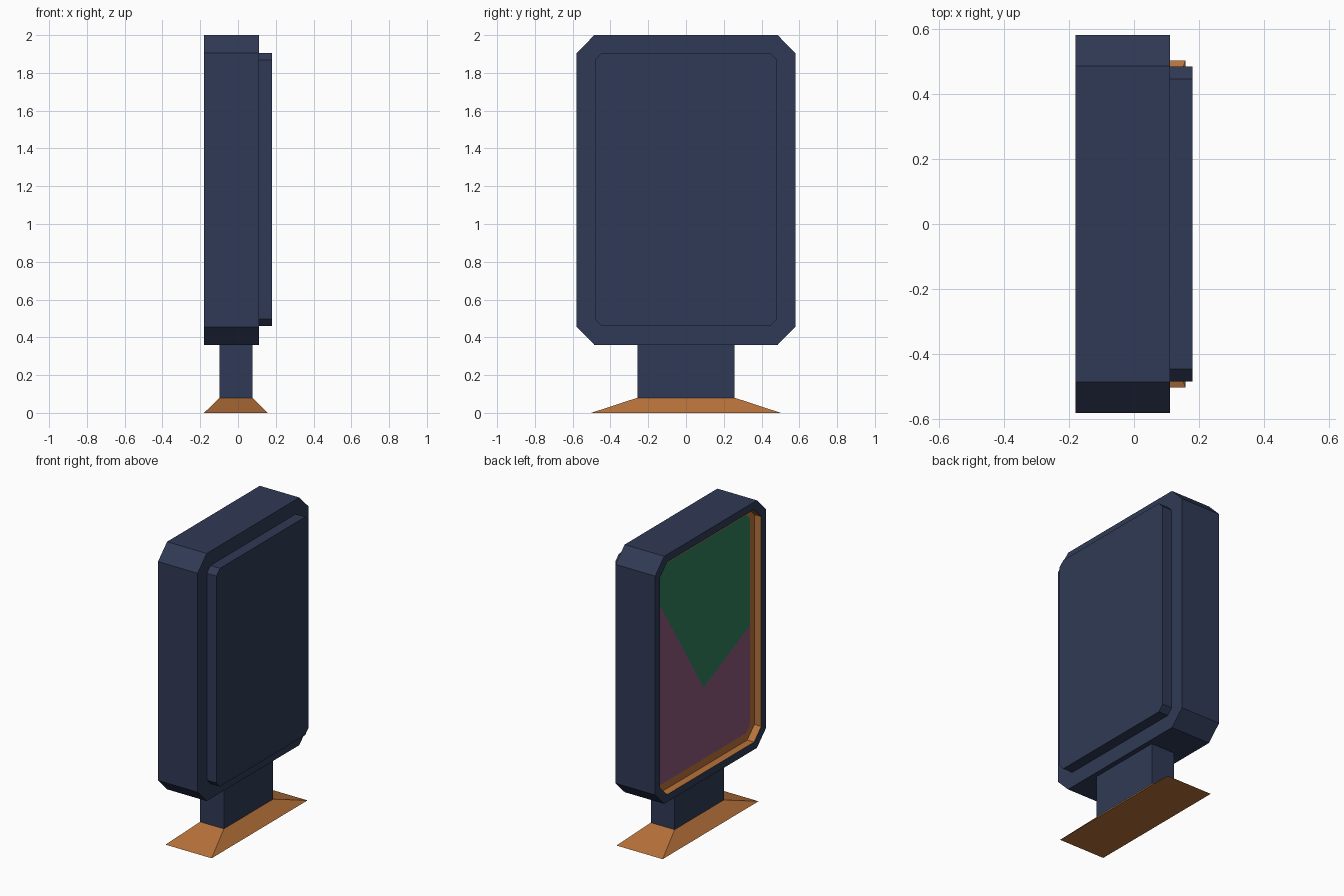
import bpy

if "Cube" in bpy.data.objects:
    bpy.data.objects.remove(bpy.data.objects["Cube"])


def material(name, rgb):
    m = bpy.data.materials.new(name)
    m.diffuse_color = (*rgb, 1)
    m.use_nodes = True
    m.node_tree.nodes["Principled BSDF"].inputs["Base Color"].default_value = m.diffuse_color
    return m


NAVY = material("navy", (0.030, 0.042, 0.092))
ORANGE = material("orange", (0.48, 0.17, 0.043))
GREEN = material("green", (0.03, 0.21, 0.11))
PURPLE = material("purple", (0.26, 0.10, 0.20))


def make_object(name, verts, faces, mats, face_mats=None):
    mesh = bpy.data.meshes.new(name)
    mesh.from_pydata(verts, [], faces)
    for m in mats:
        mesh.materials.append(m)
    for poly, i in zip(mesh.polygons, face_mats or []):
        poly.material_index = i
    ob = bpy.data.objects.new(name, mesh)
    bpy.context.collection.objects.link(ob)
    return ob


def octagon(x, hy, z0, z1, c):
    """Chamfered rectangle facing +x."""
    yz = [(-hy + c, z0), (hy - c, z0), (hy, z0 + c), (hy, z1 - c),
          (hy - c, z1), (c - hy, z1), (-hy, z1 - c), (-hy, z0 + c)]
    return [(x, y, z) for y, z in yz]


def rectangle(z, x0, x1, hy):
    return [(x0, -hy, z), (x1, -hy, z), (x1, hy, z), (x0, hy, z)]


def loft(name, rings, mat, cap_start=False, cap_end=False):
    n = len(rings[0])
    verts = [p for r in rings for p in r]
    faces = [(k * n + i, k * n + (i + 1) % n, (k + 1) * n + (i + 1) % n, (k + 1) * n + i)
             for k in range(len(rings) - 1) for i in range(n)]
    if cap_start:
        faces.append(tuple(reversed(range(n))))
    if cap_end:
        faces.append(tuple(range(len(verts) - n, len(verts))))
    return make_object(name, verts, faces, [mat])


OUTER = (0.58, 0.36, 2.0, 0.095)
OPENING = (0.53, 0.41, 1.95, 0.075)
PANEL = (0.483, 0.46, 1.905, 0.037)
FACE, SCREEN, BACK, PANEL_X = -0.18, -0.13, 0.11, 0.18

# Cabinet shell with the raised panel on its back
loft("cabinet", [octagon(FACE, *OPENING), octagon(FACE, *OUTER),
                 octagon(BACK, *OUTER), octagon(BACK, *PANEL)], NAVY)
loft("back_panel", [octagon(BACK, *PANEL), octagon(PANEL_X, *PANEL)], NAVY, cap_end=True)

# Orange recessed trim around the screen
loft("screen_trim", [octagon(SCREEN, *PANEL), octagon(SCREEN, *OPENING),
                     octagon(FACE, *OPENING)], ORANGE)

# Screen split in two colours along a lopsided V
hy = PANEL[0]
pts = octagon(SCREEN, *PANEL) + [(SCREEN, -hy, 1.16), (SCREEN, 0, 0.93), (SCREEN, hy, 1.69)]
make_object("screen", pts, [(6, 5, 4, 3, 10, 9, 8), (8, 9, 10, 2, 1, 0, 7)],
            [GREEN, PURPLE], [0, 1])

# Post and sloped foot
post = (-0.097, 0.077, 0.258)
loft("post", [rectangle(0.08, *post), rectangle(0.36, *post)], NAVY)
loft("foot", [rectangle(0, -0.18, 0.158, 0.502), rectangle(0.08, *post)], ORANGE, cap_start=True)
